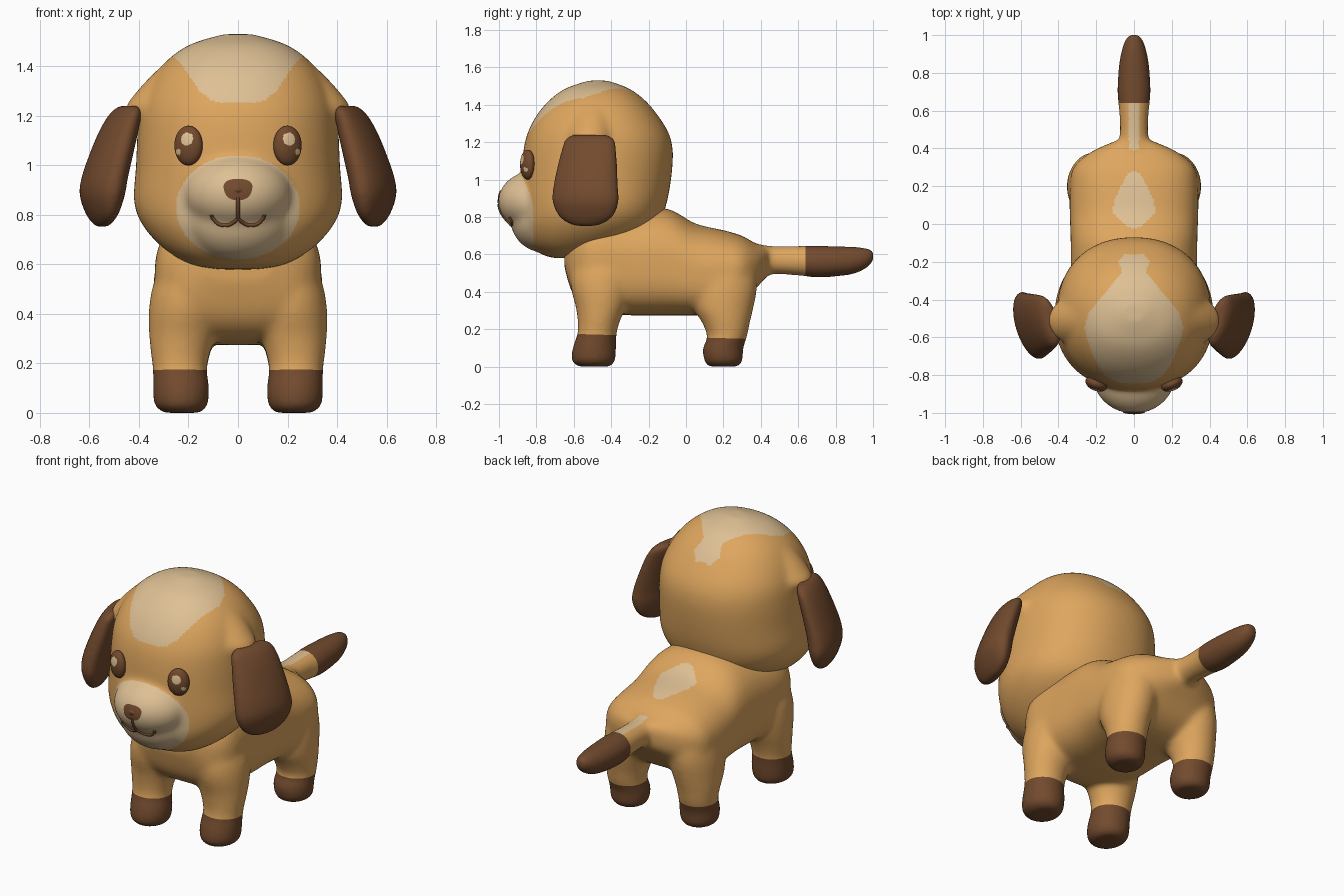
import bpy
import bmesh
from math import sin, cos, pi, copysign
from mathutils import Vector, Matrix
from mathutils.bvhtree import BVHTree

cube = bpy.data.objects.get("Cube")
if cube:
    bpy.data.objects.remove(cube)


def material(name, rgb):
    mat = bpy.data.materials.new(name)
    mat.use_nodes = True
    colour = (*rgb, 1)
    mat.diffuse_color = colour
    bsdf = next(n for n in mat.node_tree.nodes if n.type == "BSDF_PRINCIPLED")
    bsdf.inputs["Base Color"].default_value = colour
    bsdf.inputs["Roughness"].default_value = 0.8
    return mat


MATERIALS = [material("golden fur", (.73, .38, .112)),
             material("cream fur", (.73, .527, .296)),
             material("dark brown", (.17, .069, .027))]
FUR, CREAM, BROWN = range(3)


def all_brown(face):
    return BROWN


def make_object(name, bm):
    mesh = bpy.data.meshes.new(name)
    bm.to_mesh(mesh)
    bm.free()
    obj = bpy.data.objects.new(name, mesh)
    bpy.context.collection.objects.link(obj)
    return obj


def finish(obj, rule, cuts=()):
    """Cut colour borders, colour the faces by a rule and shade them smooth."""
    mesh = obj.data
    mesh.materials.clear()
    for mat in MATERIALS:
        mesh.materials.append(mat)
    bm = bmesh.new()
    bm.from_mesh(mesh)
    for point, normal in cuts:
        geom = bm.verts[:] + bm.edges[:] + bm.faces[:]
        bmesh.ops.bisect_plane(bm, geom=geom, plane_co=point, plane_no=normal)
    bm.normal_update()
    for face in bm.faces:
        face.material_index = rule(face)
        face.smooth = True
    bm.to_mesh(mesh)
    bm.free()


def spline(rows, steps=4):
    """Smooth interpolation through the rows of a section table."""
    out = []
    for i in range(len(rows) - 1):
        a, b, c, d = (rows[max(0, min(len(rows) - 1, i + k))] for k in (-1, 0, 1, 2))
        for s in range(steps):
            t = s / steps
            out.append([q + t * (r - p) / 2 + t * t * (2 * p - 5 * q + 4 * r - w) / 2
                        + t ** 3 * (3 * q - p - 3 * r + w) / 2
                        for p, q, r, w in zip(a, b, c, d)])
    return out + [list(rows[-1])]


def rounded(angle, upper, lower):
    """Point on a unit superellipse: power 2 is round, higher is boxier."""
    c, s = cos(angle), sin(angle)
    power = 2 / (upper if s > 0 else lower)
    return copysign(abs(c) ** power, c), copysign(abs(s) ** power, s)


def loft(bm, axis, rows, side=1, upper=2, lower=2, segments=64):
    """Oval sections (position, x centre, x radius, other centre, other radius)."""
    rings, faces = [], []
    for t, cx, rx, cv, rv in spline(rows):
        ring = []
        for k in range(segments):
            c, s = rounded(2 * pi * k / segments, upper, lower)
            x, v = side * (cx + rx * c), cv + rv * s
            ring.append(bm.verts.new((x, v, t) if axis == "z" else (x, t, v)))
        rings.append(ring)
    for low, high in zip(rings, rings[1:]):
        for k in range(segments):
            n = (k + 1) % segments
            faces.append(bm.faces.new((low[k], low[n], high[n], high[k])))
    faces += [bm.faces.new(rings[0]), bm.faces.new(rings[-1])]
    bmesh.ops.recalc_face_normals(bm, faces=faces)


def ellipsoid(bm, centre, radii):
    matrix = Matrix.Translation(centre) @ Matrix.Diagonal((*radii, 1))
    bmesh.ops.create_uvsphere(bm, u_segments=48, v_segments=32, radius=1, matrix=matrix)


def fuse(obj, rule, rounds, cuts=()):
    """Melt overlapping volumes into one soft skin."""
    remesh = obj.modifiers.new("fuse", "REMESH")
    remesh.mode = "VOXEL"
    remesh.voxel_size = .01
    soften = obj.modifiers.new("soften", "SMOOTH")
    soften.factor = .5
    soften.iterations = rounds
    graph = bpy.context.evaluated_depsgraph_get()
    obj.data = bpy.data.meshes.new_from_object(obj.evaluated_get(graph))
    obj.modifiers.clear()
    finish(obj, rule, cuts)


def half_width(table, y):
    for (y0, w0), (y1, w1) in zip(table, table[1:]):
        if y0 <= y <= y1:
            return w0 + (w1 - w0) * (y - y0) / (y1 - y0)
    return 0


# Body: torso, four legs and tail
TORSO = [(-.65, 0, .14, .6, .07), (-.6, 0, .26, .56, .18), (-.5, 0, .33, .57, .27),
         (-.3, 0, .335, .56, .285), (-.1, 0, .335, .56, .285), (.05, 0, .34, .52, .245),
         (.2, 0, .34, .505, .225), (.3, 0, .32, .515, .185), (.38, 0, .23, .54, .115),
         (.44, 0, .1, .565, .075)]
FRONT_LEG = [(0, .225, .075, -.49, .085), (.03, .23, .108, -.495, .117),
             (.1, .23, .114, -.49, .117), (.18, .235, .11, -.475, .105),
             (.25, .232, .122, -.465, .115), (.32, .223, .137, -.455, .135),
             (.42, .213, .147, -.45, .165), (.52, .205, .137, -.44, .17), (.62, .19, .1, -.43, .12)]
HIND_LEG = [(0, .225, .075, .2, .08), (.03, .23, .106, .2, .103),
            (.1, .23, .112, .198, .109), (.16, .235, .108, .22, .107),
            (.24, .232, .12, .213, .13), (.31, .223, .133, .2, .16),
            (.42, .21, .142, .2, .18), (.52, .2, .13, .2, .17), (.6, .18, .09, .2, .12)]
TAIL = [(.32, 0, .12, .57, .1), (.45, 0, .078, .57, .077), (.6, 0, .08, .567, .08),
        (.7, 0, .09, .562, .086), (.85, 0, .08, .565, .079), (.93, 0, .064, .573, .067),
        (.98, 0, .046, .585, .048), (1.005, 0, .027, .595, .028)]
BACK_PATCH = [(-.02, .03), (.06, .115), (.12, .105), (.2, .07), (.27, .03), (.28, 0),
              (.39, 0), (.4, .028), (.64, .028)]
SOCK_CUT = (Vector((0, -.48, .172)), Vector((0, .0286, 1)))
TAIL_CUT = (Vector((0, .64, 0)), Vector((0, 1, 0)))


def body_colour(face):
    c = face.calc_center_median()
    if c.y > TAIL_CUT[0].y or (c - SOCK_CUT[0]).dot(SOCK_CUT[1]) < 0:
        return BROWN
    if c.z > .6 and face.normal.z > 0 and abs(c.x) < half_width(BACK_PATCH, c.y):
        return CREAM
    return FUR


bm = bmesh.new()
loft(bm, "y", TORSO, upper=2.3, lower=3.2)
loft(bm, "y", TAIL)
for side in (1, -1):
    loft(bm, "z", FRONT_LEG, side)
    loft(bm, "z", HIND_LEG, side)
fuse(make_object("body", bm), body_colour, 40, [SOCK_CUT, TAIL_CUT])

# Head: skull, muzzle, chin and ear roots
SKULL = [(.58, 0, .08, -.63, .07), (.6, 0, .19, -.61, .16), (.66, 0, .295, -.57, .275),
         (.75, 0, .38, -.52, .36), (.85, 0, .42, -.495, .385), (1, 0, .412, -.48, .4),
         (1.15, 0, .405, -.47, .4), (1.25, 0, .39, -.47, .377), (1.35, 0, .345, -.475, .32),
         (1.43, 0, .28, -.475, .25), (1.49, 0, .19, -.475, .165), (1.53, 0, .06, -.47, .05)]
EAR_ROOT = [(1.13, .25, .12, -.51, .1), (1.18, .25, .18, -.51, .135), (1.23, .25, .206, -.51, .145),
            (1.26, .25, .19, -.51, .14), (1.31, .25, .15, -.505, .125), (1.36, .25, .103, -.5, .11),
            (1.41, .25, .05, -.495, .08)]
CROWN_PATCH = [(-.843, .06), (-.83, .11), (-.8, .155), (-.75, .19), (-.7, .215), (-.6, .25),
               (-.55, .262), (-.47, .24), (-.35, .14), (-.3, .1), (-.25, .06), (-.2, .085),
               (-.16, .05)]


def head_colour(face):
    c = face.calc_center_median()
    on_muzzle = c.y < -.6 and (c.x / .25) ** 2 + ((c.z - .83) / .21) ** 2 < 1
    on_crown = c.z > 1.2 and abs(c.x) < half_width(CROWN_PATCH, c.y)
    return CREAM if on_muzzle or on_crown else FUR


bm = bmesh.new()
loft(bm, "z", SKULL, upper=2.2, lower=2.2)
ellipsoid(bm, (0, -.8, .885), (.22, .205, .165))
ellipsoid(bm, (0, -.76, .79), (.22, .18, .18))
for side in (1, -1):
    loft(bm, "z", EAR_ROOT, side)
head = make_object("head", bm)
fuse(head, head_colour, 40)
skin = BVHTree.FromPolygons([v.co for v in head.data.vertices],
                            [p.vertices for p in head.data.polygons])


def on_face(x, z, lift=0):
    hit = skin.ray_cast(Vector((x, -2, z)), Vector((0, 1, 0)))[0]
    return hit - Vector((0, lift, 0))


# Floppy ears, turned slightly so the back edge stands out
EAR = [(1.24, .435, .03, -.515, .09), (1.215, .447, .052, -.515, .13),
       (1.15, .475, .068, -.52, .147), (1.05, .51, .078, -.53, .162),
       (.95, .54, .083, -.537, .174), (.88, .55, .08, -.537, .176),
       (.81, .55, .058, -.535, .148), (.77, .55, .035, -.535, .1), (.752, .55, .018, -.535, .05)]
# Eyes with painted glints
for side, label in ((1, "left"), (-1, "right")):
    bm = bmesh.new()
    loft(bm, "z", EAR, side)
    for vert in bm.verts:
        vert.co.x += side * .25 * (vert.co.y + .53)
    fuse(make_object("ear_" + label, bm), all_brown, 8)

    bm = bmesh.new()
    pole_forward = Matrix.Rotation(pi / 2, 4, "X")
    bmesh.ops.create_uvsphere(bm, u_segments=64, v_segments=48, radius=1,
                              matrix=Matrix.Diagonal((.06, .036, .08, 1)) @ pole_forward)
    eye = make_object("eye_" + label, bm)

    def eye_colour(face):
        c = face.calc_center_median()
        big = Vector((c.x + side * .006, c.z - .026)).length < .026
        small = Vector((c.x - side * .034, c.z + .025)).length < .013
        return CREAM if c.y < 0 and (big or small) else BROWN

    finish(eye, eye_colour)
    turn = Matrix.Rotation(side * pi / 8, 4, "Z")
    eye.data.transform(Matrix.Translation(on_face(side * .2, 1.08, .012)) @ turn)

# Nose: a thin plate that follows the muzzle
bm = bmesh.new()
rings = []
for r in (.2, .4, .6, .8, 1):
    ring = []
    for k in range(32):
        c, s = rounded(2 * pi * k / 32, 2.5, 2.5)
        x = .057 * r * c * (1 + .15 * s)
        ring.append(bm.verts.new(on_face(x, .902 + .043 * r * s, .005)))
    rings.append(ring)
bm.faces.new(rings[0])
for low, high in zip(rings, rings[1:]):
    for k in range(32):
        n = (k + 1) % 32
        bm.faces.new((low[k], low[n], high[n], high[k]))
finish(make_object("nose", bm), all_brown)

# Mouth: thin lines laid on the muzzle
SMILE = [(0, .785), (.035, .76), (.075, .762), (.1, .785), (.107, .8)]
lines = [[(0, .87), (0, .825), (0, .785)]] + [[(s * x, z) for x, z in SMILE] for s in (1, -1)]
curve = bpy.data.curves.new("mouth", "CURVE")
curve.dimensions = "3D"
curve.bevel_depth = .008
curve.bevel_resolution = 2
curve.use_fill_caps = True
curve.materials.append(MATERIALS[BROWN])
for line in lines:
    points = [on_face(x, z) for x, z in spline(line)]
    strand = curve.splines.new("POLY")
    strand.points.add(len(points) - 1)
    for point, co in zip(strand.points, points):
        point.co = (*co, 1)
bpy.context.collection.objects.link(bpy.data.objects.new("mouth", curve))
